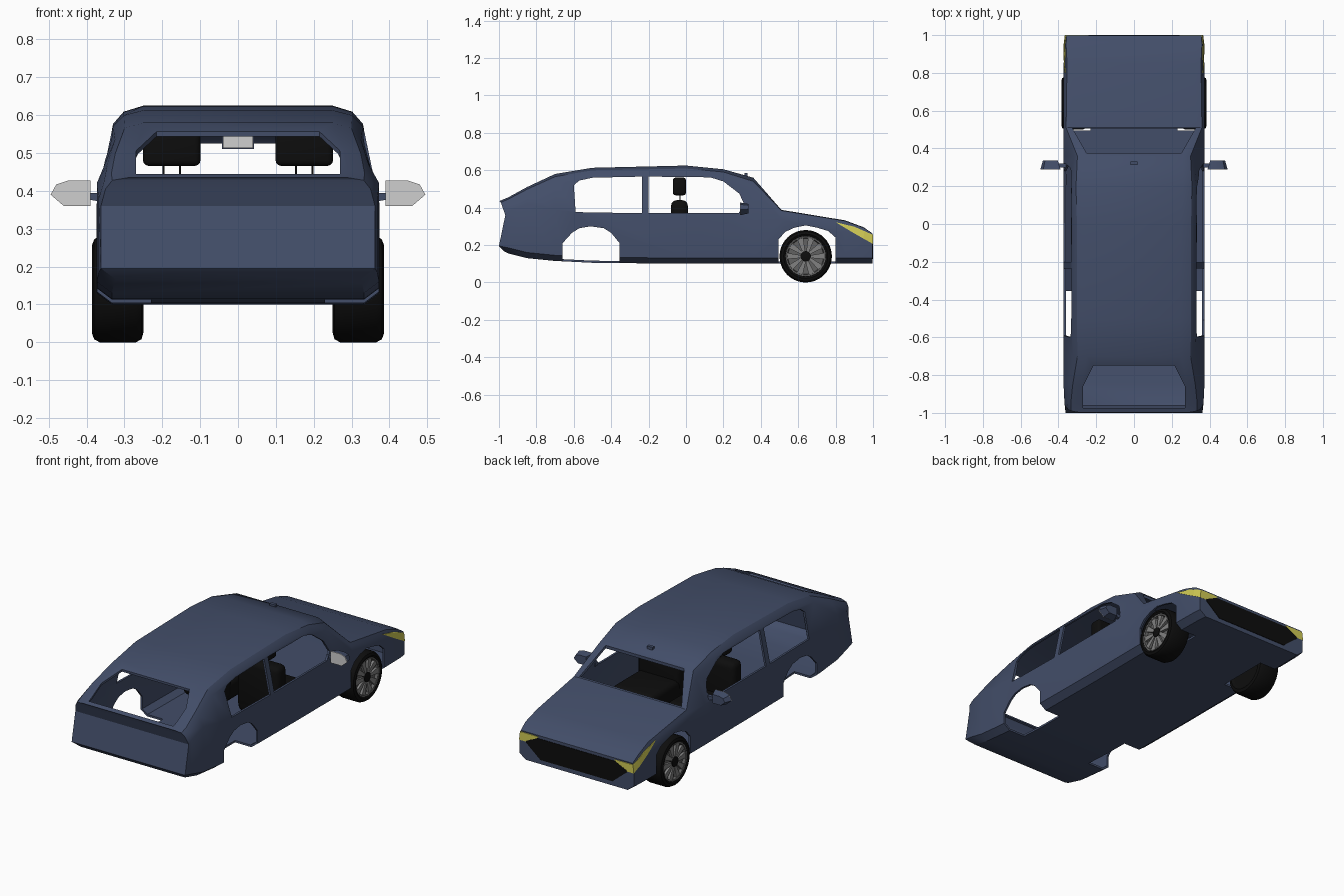
import bpy, bmesh, math
from mathutils import Matrix, Vector

if "Cube" in bpy.data.objects:
    bpy.data.objects.remove(bpy.data.objects["Cube"])


def material(name, color):
    m = bpy.data.materials.new(name)
    m.use_nodes = True
    m.diffuse_color = (*color, 1)
    m.node_tree.nodes["Principled BSDF"].inputs["Base Color"].default_value = (*color, 1)
    return m


NAVY = material("navy paint", (0.055, 0.075, 0.14))
BLACK = material("black", (0.004, 0.004, 0.004))
YELLOW = material("headlight yellow", (0.64, 0.6, 0.09))
SILVER = material("mirror silver", (0.62, 0.62, 0.62))
GREY = material("rim grey", (0.22, 0.22, 0.22))
DARK = material("rim shadow grey", (0.12, 0.12, 0.12))


def make(name, bm, mat):
    bmesh.ops.recalc_face_normals(bm, faces=bm.faces[:])
    me = bpy.data.meshes.new(name)
    bm.to_mesh(me)
    bm.free()
    ob = bpy.data.objects.new(name, me)
    bpy.context.collection.objects.link(ob)
    if mat:
        me.materials.append(mat)
    return ob


def apply(ob):
    dg = bpy.context.evaluated_depsgraph_get()
    me = bpy.data.meshes.new_from_object(ob.evaluated_get(dg))
    ob.modifiers.clear()
    ob.data = me


def bevel(ob, width, segments=3):
    m = ob.modifiers.new("bevel", "BEVEL")
    m.width, m.segments = width, segments
    apply(ob)


def prism(name, outline, axis, lo, hi, mat=None, taper=1.0):
    """Extrude a 2D outline along an axis; outline keeps the other two axes in order."""
    bm = bmesh.new()
    n = len(outline)
    ca, cb = (sum(p[i] for p in outline) / n for i in (0, 1))
    rings = []
    for d, s in ((lo, 1.0), (hi, taper)):
        ring = []
        for a, b in outline:
            co = [ca + (a - ca) * s, cb + (b - cb) * s]
            co.insert("xyz".index(axis), d)
            ring.append(bm.verts.new(co))
        rings.append(ring)
        bm.faces.new(ring)
    for i in range(n):
        j = (i + 1) % n
        bm.faces.new((rings[0][i], rings[0][j], rings[1][j], rings[1][i]))
    return make(name, bm, mat)


def box(name, x, y, z, mat):
    return prism(name, [(x[0], y[0]), (x[1], y[0]), (x[1], y[1]), (x[0], y[1])], "z", *z, mat)


def boolean(ob, cutter, op="DIFFERENCE"):
    m = ob.modifiers.new("cut", "BOOLEAN")
    m.operation, m.solver, m.object = op, "EXACT", cutter
    apply(ob)
    bpy.data.objects.remove(cutter)


def both(points):
    """Mirror a half outline across x = 0."""
    return points + [(-x, b) for x, b in reversed(points)]


# Body stations: y, floor z, half width, belt z, cant rail x and z, roof edge x and z
STATIONS = [
    (0.997, 0.10, 0.365, 0.20, 0.36, 0.245, 0.33, 0.262),
    (0.95, 0.10, 0.37, 0.23, 0.365, 0.275, 0.33, 0.295),
    (0.85, 0.10, 0.372, 0.27, 0.365, 0.31, 0.32, 0.332),
    (0.51, 0.10, 0.374, 0.34, 0.365, 0.365, 0.33, 0.388),
    (0.36, 0.10, 0.374, 0.365, 0.315, 0.505, 0.26, 0.56),
    (0.2, 0.10, 0.373, 0.365, 0.33, 0.56, 0.26, 0.605),
    (0.0, 0.10, 0.373, 0.365, 0.33, 0.577, 0.25, 0.625),
    (-0.5, 0.105, 0.373, 0.37, 0.33, 0.57, 0.25, 0.613),
    (-0.7, 0.115, 0.373, 0.39, 0.325, 0.535, 0.25, 0.58),
    (-0.85, 0.13, 0.373, 0.42, 0.345, 0.47, 0.28, 0.51),
    (-0.95, 0.155, 0.368, 0.38, 0.355, 0.42, 0.29, 0.455),
    (-0.97, 0.165, 0.362, 0.36, 0.35, 0.405, 0.29, 0.435),
]
TAIL_SHIFT = (0, -0.03, 0.004, -0.012, -0.02, -0.028)


def body_hull():
    bm = bmesh.new()
    rings = []
    for s in STATIONS:
        y, zb, w, zs, xm, zm, xr, zr = s
        half = [(w - 0.04, zb), (w, zb + 0.03), (w, zs), (xm, zm),
                ((xm + xr) / 2 + 0.012, (zm + zr) / 2 + 0.008), (xr, zr)]
        shift = TAIL_SHIFT if s is STATIONS[-1] else [0] * 6
        right = [bm.verts.new((x, y + d, z)) for (x, z), d in zip(half, shift)]
        left = [bm.verts.new((-v.co.x, v.co.y, v.co.z)) for v in right]
        rings.append(right + left[::-1])
    for a, b in zip(rings, rings[1:]):
        for i in range(12):
            j = (i + 1) % 12
            bm.faces.new((a[i], a[j], b[j], b[i]))
    for r in (rings[0], rings[-1]):
        for i in range(5):
            bm.faces.new((r[i], r[i + 1], r[10 - i], r[11 - i]))
    return bm


def shell(name, mat, thickness, offset):
    ob = make(name, body_hull(), mat)
    m = ob.modifiers.new("skin", "SOLIDIFY")
    m.thickness, m.offset = thickness, offset
    apply(ob)
    return ob


# Open body shell with window openings and wheel arches
body = shell("car_body", NAVY, 0.012, -1)
FRONT_GLASS = [(-0.2, 0.37), (0.28, 0.37), (0.315, 0.41), (0.285, 0.475), (0.2, 0.54),
               (0.13, 0.562), (-0.2, 0.566)]
REAR_GLASS = [(-0.59, 0.376), (-0.235, 0.37), (-0.235, 0.566), (-0.5, 0.56), (-0.57, 0.545), (-0.6, 0.52)]
REAR_ARCH = [(-0.66, 0), (-0.66, 0.21), (-0.61, 0.265), (-0.57, 0.29), (-0.51, 0.3),
             (-0.44, 0.29), (-0.4, 0.265), (-0.355, 0.21), (-0.355, 0)]
FRONT_ARCH = [(0.495, 0), (0.495, 0.23), (0.53, 0.27), (0.58, 0.293), (0.64, 0.305),
              (0.7, 0.293), (0.76, 0.275), (0.8, 0.24), (0.8, 0)]
for outline in (FRONT_GLASS, REAR_GLASS):
    boolean(body, prism("window_cutter", outline, "x", -1, 1))
for outline in (REAR_ARCH, FRONT_ARCH):
    for lo, hi in ((0.23, 1), (-1, -0.23)):
        boolean(body, prism("arch_cutter", outline, "x", lo, hi))
boolean(body, prism("windscreen_cutter", both([(0.325, 0.505), (0.25, 0.375)]), "z", 0.3, 0.8))
boolean(body, prism("rear_cutter", both([(0.215, -0.75), (0.27, -0.86), (0.27, -0.975)]), "z", 0.43, 0.8))

# Headlights wrapped over the front corners, and the grille
LAMP_SIDE = [(0.8, 0.322), (0.9, 0.262), (1.01, 0.2), (1.01, 0.25), (0.96, 0.272), (0.9, 0.298)]
LAMP_FACE = [(0.4, 0.18), (0.4, 0.36), (0.35, 0.36), (0.345, 0.258), (0.24, 0.254), (0.25, 0.246), (0.33, 0.2)]
for side, s in (("left", 1), ("right", -1)):
    lamp = shell(side + "_headlight", YELLOW, 0.006, 0)
    boolean(lamp, prism("lamp_cutter", LAMP_SIDE, "x", -1, 1), "INTERSECT")
    boolean(lamp, prism("lamp_cutter", [(s * x, z) for x, z in LAMP_FACE], "y", 0.7, 1.1), "INTERSECT")
prism("grille", both([(0.23, 0.125), (0.32, 0.2), (0.32, 0.212), (0.25, 0.245)]), "y", 0.994, 1.0, BLACK)


def lathe_x(name, profile, center, mat, steps=40):
    """Spin (x, radius) points round the x axis."""
    bm = bmesh.new()
    verts = [bm.verts.new((x, 0, r)) for x, r in profile]
    edges = [bm.edges.new(e) for e in zip(verts, verts[1:])]
    bmesh.ops.spin(bm, geom=verts + edges, axis=(1, 0, 0), cent=(0, 0, 0),
                   angle=math.tau, steps=steps, use_merge=True)
    bmesh.ops.remove_doubles(bm, verts=bm.verts[:], dist=1e-5)
    bmesh.ops.translate(bm, verts=bm.verts[:], vec=center)
    return make(name, bm, mat)


# Front wheels with five split spokes
for side, s in (("left", 1), ("right", -1)):
    hub = Vector((0, 0.64, 0.14))
    lathe_x(side + "_tyre", [(s * x, r) for x, r in (
        (0.36, 0.0), (0.36, 0.106), (0.38, 0.108), (0.385, 0.118), (0.38, 0.132), (0.365, 0.14),
        (0.27, 0.14), (0.255, 0.132), (0.25, 0.115), (0.26, 0.1), (0.26, 0.0))], hub, BLACK)
    lathe_x(side + "_rim", [(s * x, r) for x, r in (
        (0.362, 0), (0.362, 0.095), (0.378, 0.099), (0.38, 0.107), (0.37, 0.109))], hub, DARK)
    lathe_x(side + "_hub", [(s * x, r) for x, r in (
        (0.36, 0.028), (0.38, 0.028), (0.382, 0.024), (0.382, 0))], hub, BLACK, 20)
    for k in range(5):
        for t in (-1, 1):
            spoke = prism(f"{side}_spoke", [(t * 0.002, 0.02), (t * 0.016, 0.02), (t * 0.046, 0.092),
                                            (t * 0.014, 0.102)], "x", s * 0.36, s * 0.376, GREY)
            spoke.data.transform(Matrix.Translation(hub) @ Matrix.Rotation(math.tau * k / 5, 4, "X"))

# Door mirrors
HOUSING = [(0.39, 0.36), (0.46, 0.36), (0.495, 0.39), (0.48, 0.417), (0.45, 0.427), (0.39, 0.427)]
for side, s in (("left", 1), ("right", -1)):
    outline = [(s * x, z) for x, z in HOUSING]
    prism(side + "_mirror_housing", outline, "y", 0.292, 0.335, NAVY, 0.75)
    prism(side + "_mirror_glass", outline, "y", 0.288, 0.292, SILVER)
    prism(side + "_mirror_arm", [(s * 0.355, 0.395), (s * 0.355, 0.37), (s * 0.41, 0.38), (s * 0.41, 0.395)],
          "y", 0.3, 0.32, NAVY)

# Interior mirror
box("interior_mirror", (-0.042, 0.042), (0.31, 0.325), (0.511, 0.546), NAVY)
box("interior_mirror_glass", (-0.04, 0.04), (0.305, 0.31), (0.513, 0.544), SILVER)
box("interior_mirror_stem", (-0.018, 0.018), (0.312, 0.33), (0.546, 0.585), NAVY)

# Front seats with headrests
for side, s in (("left", 1), ("right", -1)):
    c = s * 0.175
    bevel(box(side + "_seat_cushion", (c - 0.13, c + 0.13), (-0.08, 0.25), (0.13, 0.25), BLACK), 0.03)
    bevel(box(side + "_seat_back", (c - 0.135, c + 0.135), (-0.08, 0.01), (0.15, 0.44), BLACK), 0.03)
    bevel(box(side + "_headrest", (c - 0.076, c + 0.076), (-0.07, 0.0), (0.466, 0.561), BLACK), 0.015)
    for d in (-0.022, 0.022):
        box(side + "_headrest_post", (c + d - 0.003, c + d + 0.003), (-0.035, -0.029), (0.43, 0.48), BLACK)

# Smooth curved surfaces, keep hard edges
for ob in bpy.context.collection.objects:
    if ob.type == "MESH" and ob.data.materials and ob.data.materials[0] in (NAVY, BLACK, DARK):
        ob.data.shade_smooth()
        ob.data.set_sharp_from_angle(angle=math.radians(30))
